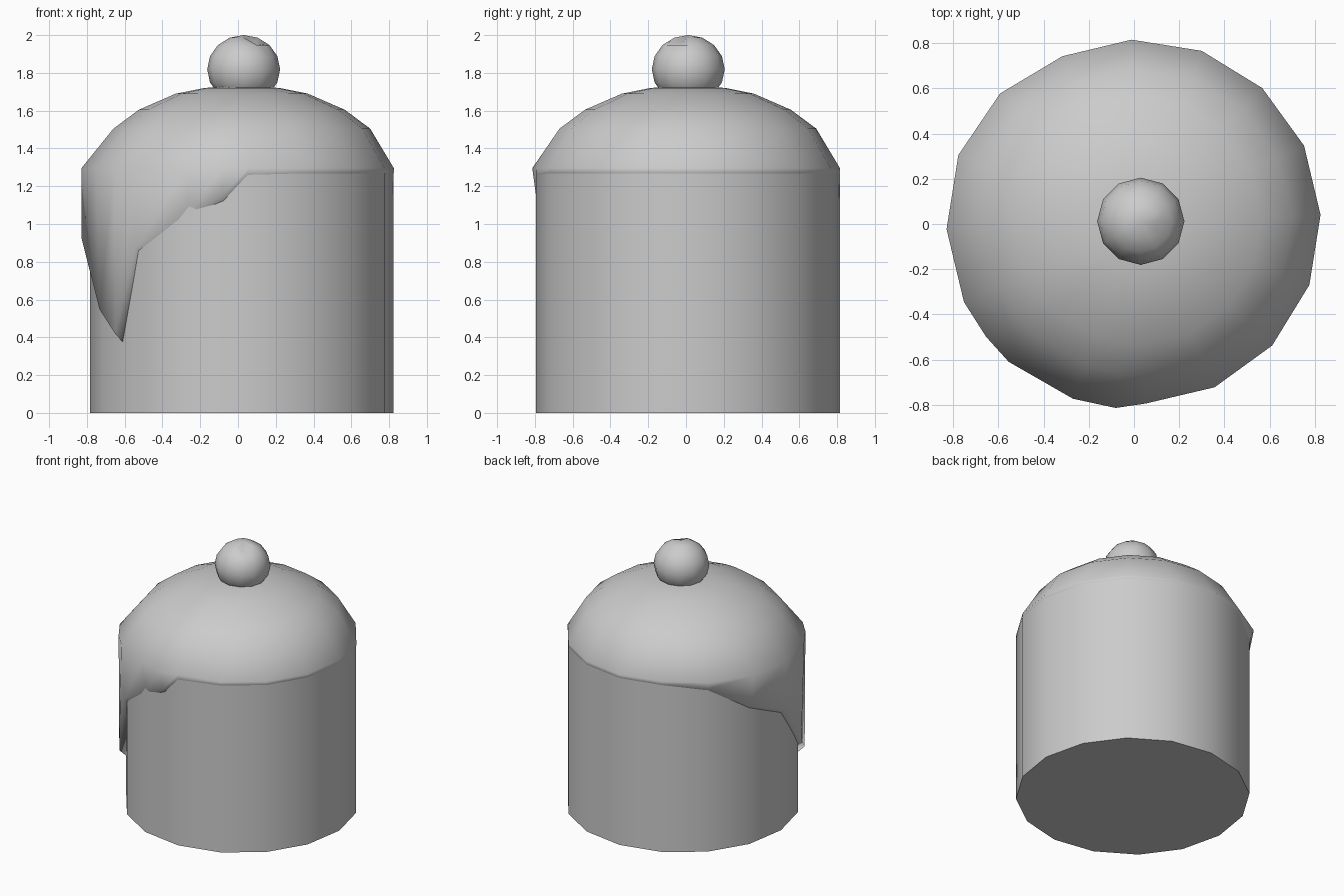
import bpy, bmesh
from math import sin, cos, pi, radians

if "Cube" in bpy.data.objects:
    bpy.data.objects.remove(bpy.data.objects["Cube"])

CX, CY = 0.02, 0.01


def finish(name, bm, angle):
    bmesh.ops.recalc_face_normals(bm, faces=bm.faces)
    mesh = bpy.data.meshes.new(name)
    bm.to_mesh(mesh)
    bm.free()
    obj = bpy.data.objects.new(name, mesh)
    bpy.context.collection.objects.link(obj)
    bpy.ops.object.select_all(action='DESELECT')
    obj.select_set(True)
    bpy.context.view_layer.objects.active = obj
    bpy.ops.object.shade_smooth_by_angle(angle=radians(angle))
    return obj


def loft(bm, rings):
    loops = [[bm.verts.new(p) for p in ring] for ring in rings]
    n = len(loops[0])
    for a, b in zip(loops, loops[1:]):
        for i in range(n):
            j = (i + 1) % n
            bm.faces.new((a[i], a[j], b[j], b[i]))
    bm.faces.new(loops[0])
    return loops


def polar(deg, r, z):
    return (CX + r * cos(radians(deg)), CY + r * sin(radians(deg)), z)


# Cake body: sixteen-sided cylinder
bm = bmesh.new()
angles = [2.2 + 22.5 * k for k in range(16)]
body = loft(bm, [[polar(a, 0.805, z) for a in angles] for z in (0, 1.29)])
bm.faces.new(body[-1])
finish("cake_body", bm, 40)

# Icing: dome whose lower edge runs down the front left in drips
# angle: (bulge radius, lower edge radius, lower edge height)
drips = {
    137.2: (0.835, 0.815, 1.24),
    159.7: (0.85, 0.83, 1.06),
    182.2: (0.85, 0.85, 0.93),
    204.7: (0.85, 0.83, 0.55),
    217.0: (0.845, 0.84, 0.42),
    227.2: (0.845, 0.825, 0.88),
    249.7: (0.835, 0.80, 1.06),
    263.0: (0.83, 0.81, 1.15),
    272.2: (0.805, 0.805, 1.26),
}
plain = (0.806, 0.806, 1.27)
ice_angles = sorted(set(angles) | {217.0, 263.0})
table = []
for a in ice_angles:
    key = min(drips, key=lambda d: abs(d - a))
    table.append((a, drips[key] if abs(key - a) < 0.5 else plain))

rings = [
    [polar(a, 0.75, low - 0.08) for a, (r, e, low) in table],
    [polar(a, e, low) for a, (r, e, low) in table],
    [polar(a, r, 1.295) for a, (r, e, low) in table],
]
for r, z in ((0.68, 1.505), (0.545, 1.605), (0.35, 1.69), (0.2, 1.72)):
    rings.append([polar(a, r, z) for a in ice_angles])
bm = bmesh.new()
top = loft(bm, rings)[-1]
tip = bm.verts.new((CX, CY, 1.735))
for i in range(len(top)):
    bm.faces.new((top[i], top[(i + 1) % len(top)], tip))
finish("icing", bm, 80)

# Cherry with a small dent beside the top
bm = bmesh.new()
bmesh.ops.create_uvsphere(bm, u_segments=12, v_segments=8, radius=0.193)
for v in bm.verts:
    v.co.z *= 0.94
    if v.co.z > 0.15 and v.co.z < 0.18 and v.co.x > 0.01 and v.co.y < -0.01:
        v.co.z -= 0.03
    v.co.x += 0.03
    v.co.y += 0.012
    v.co.z += 1.819
finish("cherry", bm, 80)
